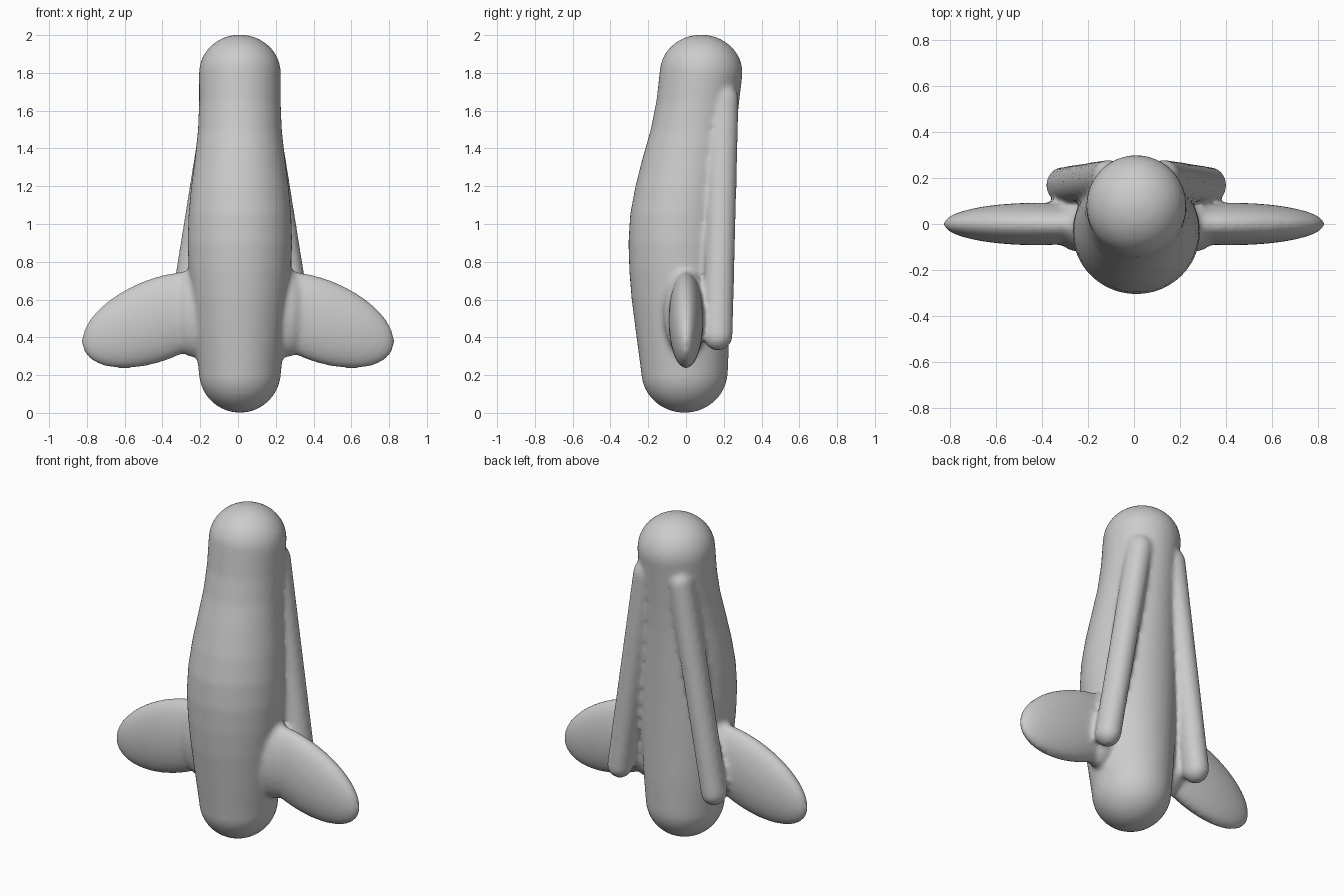
import bpy, bmesh, math
from mathutils import Matrix, Vector

cube = bpy.data.objects.get("Cube")
if cube:
    bpy.data.objects.remove(cube)

grey = bpy.data.materials.new("plain grey")
grey.use_nodes = True
colour = (0.6, 0.6, 0.6, 1)
grey.diffuse_color = colour
grey.node_tree.nodes["Principled BSDF"].inputs["Base Color"].default_value = colour

MID = 0.01
bm = bmesh.new()


def loft(rows, sides=48):
    """Skin closed elliptical rings given as (centre, x radius, y radius)."""
    rings = []
    for c, rx, ry in rows:
        angles = [2 * math.pi * i / sides for i in range(sides)]
        rings.append([bm.verts.new((c[0] + rx * math.cos(a), c[1] + ry * math.sin(a), c[2]))
                      for a in angles])
    for low, high in zip(rings, rings[1:]):
        for i in range(sides):
            j = (i + 1) % sides
            bm.faces.new((low[i], low[j], high[j], high[i]))
    bm.faces.new(rings[0][::-1])
    bm.faces.new(rings[-1])


def capped(rows, cap_low, cap_high, steps=9):
    """Add rounded ends to a stack of rings."""
    def cap(row, height):
        c, rx, ry = row
        out = []
        for i in range(1, steps):
            a = math.pi / 2 * (i - 0.03) / (steps - 1)
            out.append(((c[0], c[1], c[2] + height * math.sin(a)),
                        rx * math.cos(a), ry * math.cos(a)))
        return out
    loft(cap(rows[0], -cap_low)[::-1] + rows + cap(rows[-1], cap_high))


# Body: height, front, back, half width
profile = [(0.22, -0.238, 0.222, 0.218), (0.4, -0.262, 0.228, 0.238),
           (0.6, -0.288, 0.23, 0.258), (0.75, -0.3, 0.232, 0.271),
           (0.9, -0.305, 0.235, 0.277), (1.05, -0.296, 0.24, 0.272),
           (1.2, -0.268, 0.246, 0.258), (1.35, -0.23, 0.254, 0.238),
           (1.5, -0.187, 0.266, 0.222), (1.65, -0.157, 0.282, 0.216),
           (1.8, -0.14, 0.3, 0.217)]
capped([((MID, (f + b) / 2, z), w, (b - f) / 2) for z, f, b, w in profile], 0.22, 0.203)

for side in (-1, 1):
    # Long limb lying down the back
    top, end = Vector((0.12, 0.2, 1.66)), Vector((0.32, 0.168, 0.41))
    limb = []
    for i in range(11):
        p = end.lerp(top, i / 10)
        limb.append(((MID + side * p.x, p.y, p.z), 0.072, 0.079))
    capped(limb, 0.08, 0.08)

    # Flat oval side fin
    place = (Matrix.Translation((side * 0.425, 0, 0.493))
             @ Matrix.Rotation(math.radians(side * 22), 4, 'Y')
             @ Matrix.Diagonal((0.425, 0.092, 0.217, 1)))
    bmesh.ops.create_uvsphere(bm, u_segments=48, v_segments=32, radius=1, matrix=place)

    # Flared root joining fin to body
    root = (Matrix.Translation((MID + side * 0.25, 0, 0.53))
            @ Matrix.Diagonal((0.11, 0.12, 0.235, 1)))
    bmesh.ops.create_uvsphere(bm, u_segments=32, v_segments=24, radius=1, matrix=root)

bmesh.ops.recalc_face_normals(bm, faces=bm.faces)
mesh = bpy.data.meshes.new("finned_body")
bm.to_mesh(mesh)
bm.free()
body = bpy.data.objects.new("finned_body", mesh)
bpy.context.collection.objects.link(body)
mesh.materials.append(grey)

# Fuse the parts into one soft skin
fuse = body.modifiers.new("fuse", 'REMESH')
fuse.mode = 'VOXEL'
fuse.voxel_size = 0.014
fuse.use_smooth_shade = True
soften = body.modifiers.new("soften", 'SMOOTH')
soften.factor = 0.5
soften.iterations = 8
